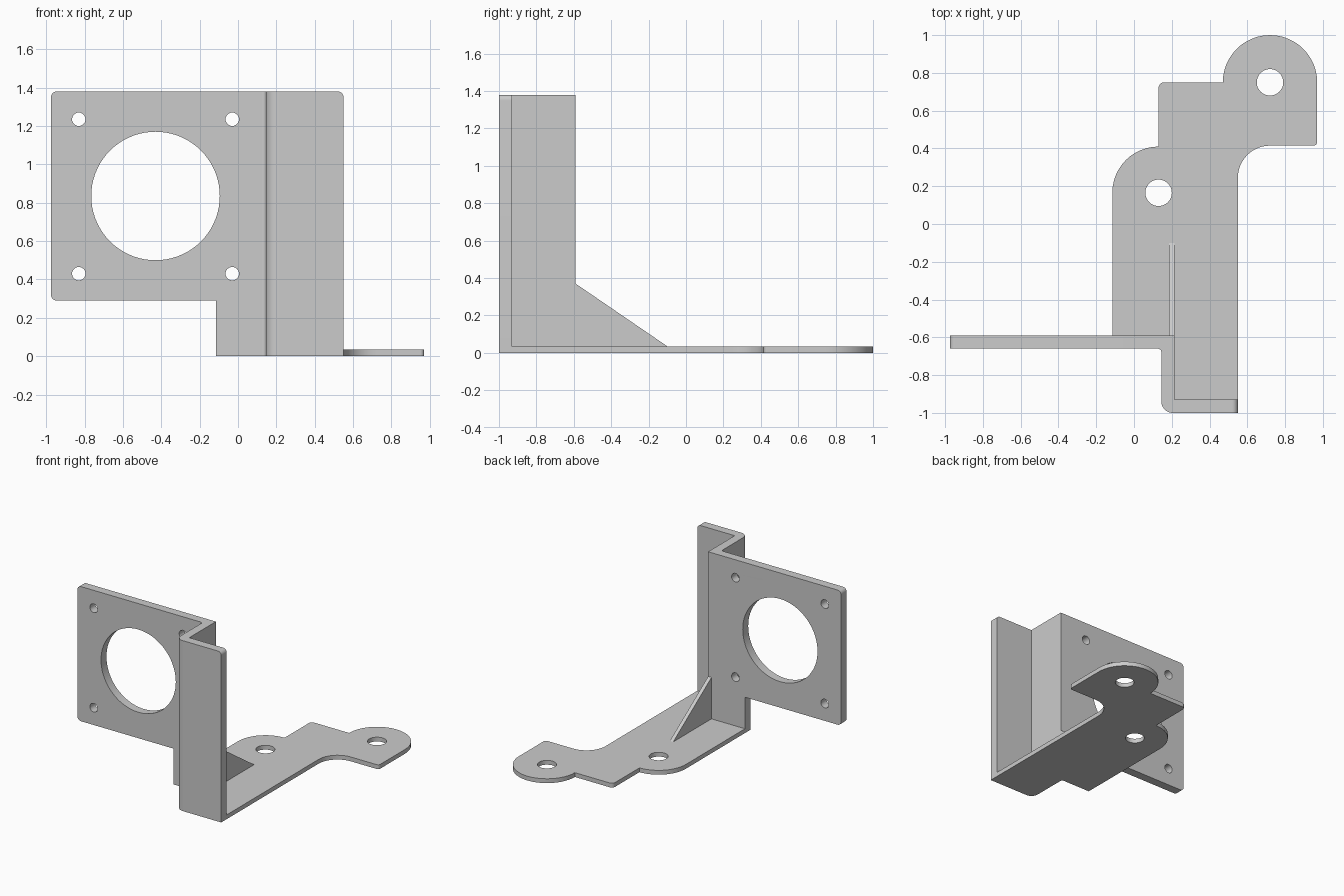
import bpy, bmesh, math
from mathutils import Vector

if "Cube" in bpy.data.objects:
    bpy.data.objects.remove(bpy.data.objects["Cube"])


def outline(corners, steps=12):
    """Closed 2D outline from (u, v[, radius]) corners, with rounded corners."""
    pts = []
    n = len(corners)
    for i, c in enumerate(corners):
        p = Vector(c[:2])
        if len(c) == 2:
            pts.append(p)
            continue
        r = c[2]
        d1 = (Vector(corners[i - 1][:2]) - p).normalized()
        d2 = (Vector(corners[(i + 1) % n][:2]) - p).normalized()
        half = d1.angle(d2) / 2
        mid = p + (d1 + d2).normalized() * (r / math.sin(half))
        s = p + d1 * (r / math.tan(half)) - mid
        e = p + d2 * (r / math.tan(half)) - mid
        a0 = math.atan2(s.y, s.x)
        da = math.atan2(e.y, e.x) - a0
        da = (da + math.pi) % (2 * math.pi) - math.pi
        for k in range(steps + 1):
            a = a0 + da * k / steps
            pts.append(mid + Vector((math.cos(a), math.sin(a))) * r)
    return [p for i, p in enumerate(pts) if (p - pts[i - 1]).length > 1e-4]


def circle(u, v, r, n=48):
    return [Vector((u + r * math.cos(2 * math.pi * k / n),
                    v + r * math.sin(2 * math.pi * k / n))) for k in range(n)]


def sheet(name, loops, lo, hi, to_world, seam=None):
    """Extrude filled loops from lo to hi; drop hidden faces picked by seam."""
    cu = bpy.data.curves.new(name, 'CURVE')
    cu.dimensions = '2D'
    cu.fill_mode = 'BOTH'
    cu.extrude = (hi - lo) / 2
    for loop in loops:
        sp = cu.splines.new('POLY')
        sp.points.add(len(loop) - 1)
        for q, p in zip(sp.points, loop):
            q.co = (p.x, p.y, 0, 1)
        sp.use_cyclic_u = True
    tmp = bpy.data.objects.new(name + "_curve", cu)
    bpy.context.collection.objects.link(tmp)
    dg = bpy.context.evaluated_depsgraph_get()
    me = bpy.data.meshes.new_from_object(tmp.evaluated_get(dg))
    bpy.data.objects.remove(tmp)

    bm = bmesh.new()
    bm.from_mesh(me)
    for v in bm.verts:
        v.co = to_world(v.co.x, v.co.y, v.co.z + (lo + hi) / 2)
    bmesh.ops.remove_doubles(bm, verts=bm.verts, dist=1e-5)
    bmesh.ops.recalc_face_normals(bm, faces=bm.faces)
    if seam:
        hidden = [f for f in bm.faces if seam(f.calc_center_median(), f.normal)]
        bmesh.ops.delete(bm, geom=hidden, context='FACES')
    bm.to_mesh(me)
    bm.free()
    ob = bpy.data.objects.new(name, me)
    bpy.context.collection.objects.link(ob)
    bpy.ops.object.select_all(action='DESELECT')
    ob.select_set(True)
    bpy.context.view_layer.objects.active = ob
    bpy.ops.object.shade_smooth_by_angle(angle=math.radians(30))
    return ob


def flat(u, v, w):      # outline seen from the top
    return Vector((u, v, w))


def upright(u, v, w):   # outline seen from the front
    return Vector((u, w, v))


def sideways(u, v, w):  # outline seen from the right
    return Vector((w, u, v))


TOP = 1.38

# Foot plate with two rounded mounting ears
base = outline([(-0.115, -0.59), (0.215, -0.59), (0.215, -0.93), (0.55, -0.93),
                (0.55, 0.415, 0.17), (0.97, 0.415, 0.02), (0.97, 1, 0.25),
                (0.47, 1, 0.25), (0.47, 0.75), (0.13, 0.75, 0.03),
                (0.13, 0.41), (-0.115, 0.41, 0.245)])
sheet("foot_plate", [base, circle(0.13, 0.165, 0.07), circle(0.72, 0.75, 0.07)],
      0, 0.035, flat, lambda c, n: c.y < -0.58 and abs(n.z) < 0.5)

# Motor mounting plate with large bore and four bolt holes
plate = outline([(-0.115, 0), (0.125, 0), (0.125, TOP), (-0.975, TOP, 0.03),
                 (-0.975, 0.29, 0.03), (-0.115, 0.29)])
bolts = [circle(x, z, 0.035, 32) for x in (-0.83, -0.03) for z in (0.43, 1.235)]
sheet("motor_plate", [plate, circle(-0.43, 0.835, 0.335, 72)] + bolts,
      -0.66, -0.59, upright, lambda c, n: n.x > 0.9 and c.x > 0.12)

# Folded web with rounded bends joining the two upright plates
web = outline([(0.125, -0.59), (0.125, -0.66), (0.145, -0.66, 0.019),
               (0.145, -1, 0.06), (0.215, -1), (0.215, -0.93), (0.215, -0.59)])
sheet("folded_web", [web], 0, TOP, flat,
      lambda c, n: (n.x < -0.9 and c.x < 0.13) or (n.x > 0.9 and c.y < -0.92))

# Front flange
flange = outline([(0.215, 0), (0.55, 0), (0.55, TOP, 0.03), (0.215, TOP)])
sheet("front_flange", [flange], -1, -0.93, upright,
      lambda c, n: n.x < -0.9)

# Triangular gusset
gusset = outline([(-0.59, 0.035), (-0.1, 0.035), (-0.59, 0.37)])
sheet("gusset", [gusset], 0.185, 0.215, sideways,
      lambda c, n: n.z < -0.9 or n.y < -0.9)
